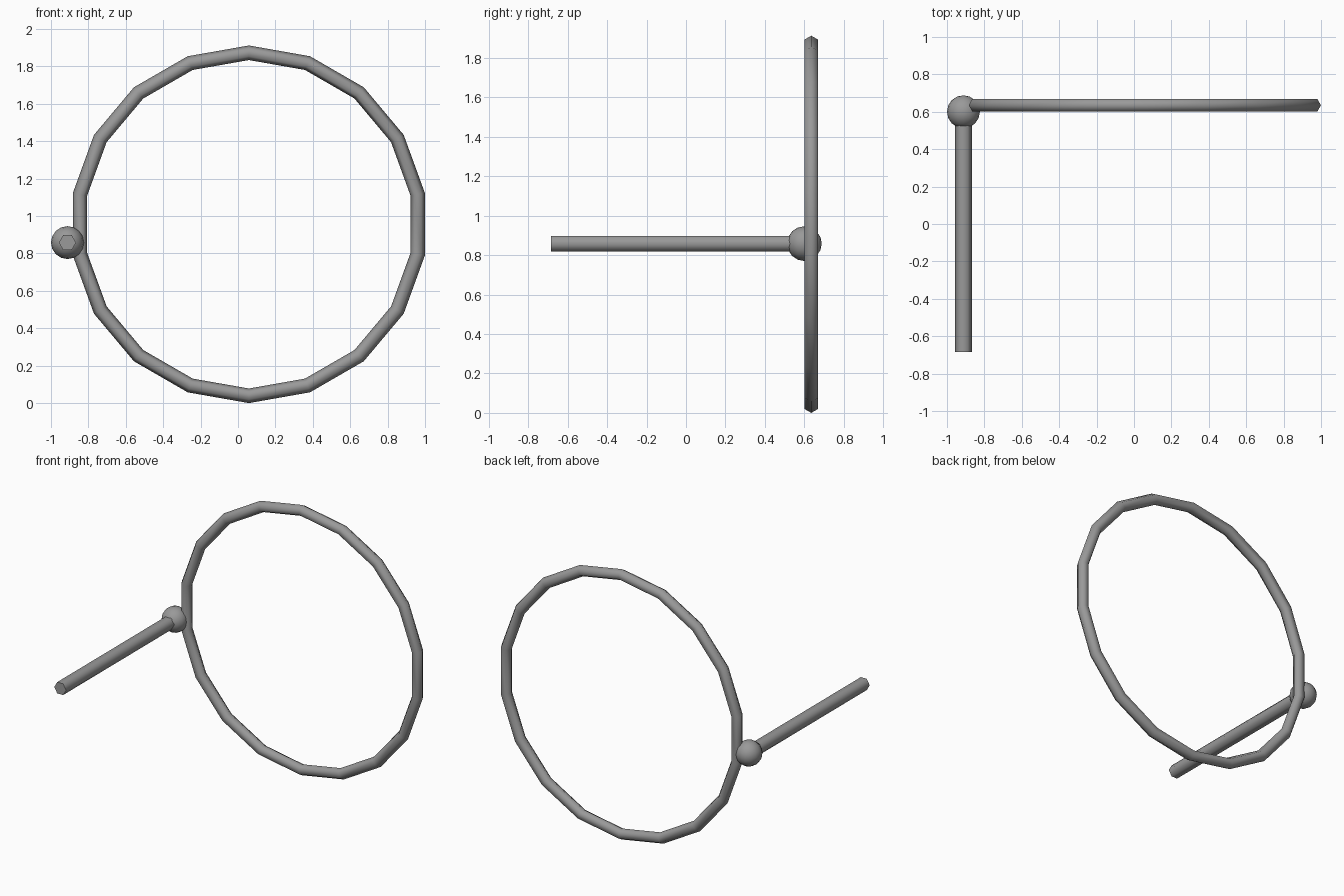
import bpy
from math import pi, radians

# Remove the default cube
cube = bpy.data.objects.get("Cube")
if cube:
    bpy.data.objects.remove(cube, do_unlink=True)

# Single grey material
grey = bpy.data.materials.new("plain_grey")
grey.use_nodes = True
GREY = (0.32, 0.32, 0.32, 1)
grey.diffuse_color = GREY
grey.node_tree.nodes["Principled BSDF"].inputs["Base Color"].default_value = GREY


def finish(name):
    """Name, colour and smooth the newly added part."""
    ob = bpy.context.object
    ob.name = name
    ob.data.materials.append(grey)
    bpy.ops.object.shade_smooth_by_angle(angle=radians(65))
    return ob


JOINT_X, JOINT_Y, JOINT_Z = -0.912, 0.6, 0.858
FRONT_END = -0.685

# Upright hoop: eighteen straight spans with a hexagonal section
bpy.ops.mesh.primitive_torus_add(
    major_segments=18, minor_segments=6, major_radius=0.917, minor_radius=0.039,
    location=(0.058, 0.635, 0.956), rotation=(pi / 2, radians(10), 0))
finish("hoop")

# Ball joint, its poles pointing front and back
bpy.ops.mesh.primitive_uv_sphere_add(
    segments=16, ring_count=8, radius=0.088,
    location=(JOINT_X, JOINT_Y, JOINT_Z), rotation=(pi / 2, 0, 0))
finish("ball_joint")

# Hexagonal handle running forward from the ball
bpy.ops.mesh.primitive_cylinder_add(
    vertices=6, radius=0.046, depth=JOINT_Y - FRONT_END,
    location=(JOINT_X, (JOINT_Y + FRONT_END) / 2, JOINT_Z),
    rotation=(pi / 2, pi / 6, 0))
finish("handle")
